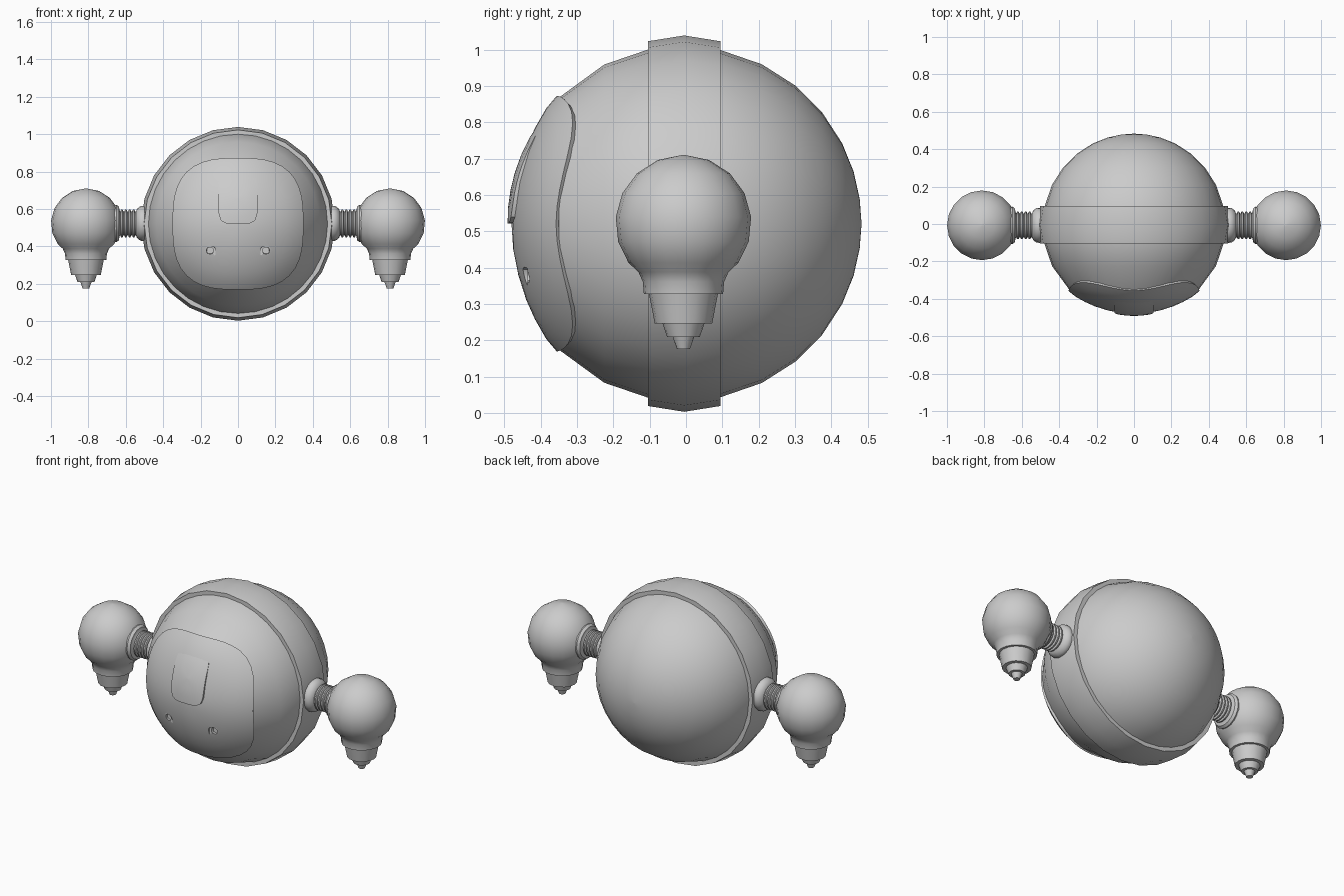
import bpy, bmesh
from math import cos, sin, pi, radians
from mathutils import Vector, Matrix

if "Cube" in bpy.data.objects:
    bpy.data.objects.remove(bpy.data.objects["Cube"])

grey = bpy.data.materials.new("light_grey")
grey.use_nodes = True
grey.diffuse_color = (0.6, 0.6, 0.6, 1)
grey.node_tree.nodes["Principled BSDF"].inputs["Base Color"].default_value = (0.6, 0.6, 0.6, 1)

CENTRE = Vector((0, -0.005, 0.521))
AXES = {  # rotations that carry the lathe's z axis to the named axis
    "x": Matrix.Rotation(pi / 2, 4, "Y"),
    "y": Matrix.Rotation(-pi / 2, 4, "X"),
    "z": Matrix.Identity(4),
}


def finish(name, bm, angle=35):
    bmesh.ops.remove_doubles(bm, verts=bm.verts, dist=1e-5)
    bmesh.ops.recalc_face_normals(bm, faces=bm.faces)
    mesh = bpy.data.meshes.new(name)
    bm.to_mesh(mesh)
    bm.free()
    mesh.materials.append(grey)
    ob = bpy.data.objects.new(name, mesh)
    bpy.context.collection.objects.link(ob)
    smooth(ob, angle)
    return ob


def smooth(ob, angle):
    bpy.ops.object.select_all(action="DESELECT")
    ob.select_set(True)
    bpy.context.view_layer.objects.active = ob
    bpy.ops.object.shade_smooth_by_angle(angle=radians(angle))


def loft(bm, rings, close=False):
    """Bridge rings of equal length; cap both ends or join last to first."""
    rings = [[bm.verts.new(p) for p in ring] for ring in rings]
    n = len(rings[0])
    pairs = list(zip(rings, rings[1:])) + ([(rings[-1], rings[0])] if close else [])
    for a, b in pairs:
        for i in range(n):
            j = (i + 1) % n
            bm.faces.new((a[i], a[j], b[j], b[i]))
    if not close:
        bm.faces.new(rings[0])
        bm.faces.new(rings[-1])


def lathe(name, profile, axis, centre, segments, close=False, angle=35):
    """Spin (distance along axis, radius) points round an axis."""
    bm = bmesh.new()
    turn = [2 * pi * i / segments for i in range(segments)]
    loft(bm, [[(r * cos(t), r * sin(t), d) for t in turn] for d, r in profile], close)
    bm.transform(Matrix.Translation(centre) @ AXES[axis])
    return finish(name, bm, angle)


def rounded(half_x, half_z, mid_z, power, count):
    """Superellipse outline in the x-z plane."""
    points = []
    for i in range(count):
        c, s = cos(2 * pi * i / count), sin(2 * pi * i / count)
        k = (abs(c) ** power + abs(s) ** power) ** (-1 / power)
        points.append((half_x * c * k, mid_z + half_z * s * k))
    return points


def on_shell(x, z, radius):
    """Lift an outline point onto the front of a sphere round the body centre."""
    y = -max(radius ** 2 - x * x - z * z, 0) ** 0.5
    return CENTRE + Vector((x, y, z))


# Round body, flat behind the face panel
R = 0.488
profile = [(-0.36, 0.2), (-0.345, 0.347), (-0.22, 0.438), (-0.1, 0.479)]
profile += [(R * sin(radians(a)), R * cos(radians(a))) for a in (0, 12, 26, 39, 51, 63, 73, 82, 89.5)]
lathe("body", profile, "y", CENTRE, 32, angle=40)

# Raised band round the middle
lathe("body_band", [(-0.1, 0.46), (-0.1, 0.502), (0, 0.518), (0.1, 0.502), (0.1, 0.46)],
      "y", CENTRE, 24, close=True)

# Face panel: a rounded square shell, standing proud along its rim
bm = bmesh.new()
outline = rounded(0.35, 0.352, 0, 2.9, 48)
steps = [(0.02, 0.475), (0.2, 0.476), (0.4, 0.478), (0.6, 0.483), (0.75, 0.488), (0.9, 0.495), (1, 0.497)]
rings = [[on_shell(x * s, z * s, r) for x, z in outline] for s, r in steps]
for depth in (0.95, 0.88):
    rings.append([CENTRE + (p - CENTRE) * depth for p in rings[len(steps) - 1]])
rings.append([CENTRE + Vector((x * 0.3, -0.37, z * 0.3)) for x, z in outline])
loft(bm, rings)
panel = finish("face_panel", bm, 40)

# Eye sockets cut into the panel
for side in (-1, 1):
    bm = bmesh.new()
    for r, d in ((0.036, 0.07), (0.02, 0.1)):
        shape = rounded(r, r, 0, 3, 16)
        part = [[(x * k, y, z * k) for x, z in shape] for k, y in ((1.05, -0.1), (0.85, d - 0.07))]
        if r < 0.03:
            part = [[(x, y, z + 0.008) for x, y, z in ring] for ring in part]
            part = [[(x, min(y, 0.018), z) for x, y, z in ring] for ring in part]
        else:
            part = [[(x, min(y, 0.004), z) for x, y, z in ring] for ring in part]
        loft(bm, part)
    bm.transform(Matrix.Translation((0.15 * side, -0.437, 0.37)))
    cutter = finish("eye_cutter", bm)
    cutter.hide_render = True
    cut = panel.modifiers.new("eye_socket", "BOOLEAN")
    cut.object, cut.operation, cut.solver = cutter, "DIFFERENCE", "EXACT"
    cut.use_self = True
    bpy.ops.object.select_all(action="DESELECT")
    bpy.context.view_layer.objects.active = panel
    bpy.ops.object.modifier_apply(modifier=cut.name)
    bpy.data.objects.remove(cutter)
smooth(panel, 40)

# Thin forehead plate following the curve of the face
bm = bmesh.new()
plate = [(x, z) for x, z in rounded(0.105, 0.14, 0.14, 5, 32)]
scaled = lambda s, r: [on_shell(x * s, 0.14 + (z - 0.14) * s, r) for x, z in plate]
loft(bm, [scaled(1, 0.472), scaled(1, 0.486), scaled(0.7, 0.487), scaled(0.35, 0.487), scaled(0.02, 0.487)])
finish("forehead_plate", bm)

# Arms: ribbed neck, round hand and stepped nozzle
neck = [(0.47, 0.08), (0.505, 0.094), (0.522, 0.092), (0.54, 0.078), (0.545, 0.064)]
for i in range(4):
    x = 0.55 + i * 0.021
    neck += [(x, 0.064), (x + 0.004, 0.074), (x + 0.012, 0.074), (x + 0.016, 0.064)]
neck += [(0.634, 0.07), (0.636, 0.09), (0.65, 0.1), (0.68, 0.095)]

H = 0.187
hand = [(H * cos(radians(a)), H * sin(radians(a))) for a in (1, 22, 43, 64, 85, 106, 126)]
hand += [(-0.135, 0.124), (-0.162, 0.112), (-0.196, 0.109), (-0.196, 0.05)]
tiers = [(-0.19, 0.096, -0.277, 0.079), (-0.27, 0.06, -0.314, 0.045), (-0.31, 0.031, -0.347, 0.018)]

for side, label in ((1, "left"), (-1, "right")):
    base = Vector((0, -0.007, 0.523))
    lathe(label + "_arm_neck", [(side * x, r) for x, r in neck], "x", base, 20)
    base.x = side * 0.813
    lathe(label + "_hand", hand, "z", base, 20, angle=40)
    for n, (top, wide, low, narrow) in enumerate(tiers, 1):
        lathe(f"{label}_nozzle_{n}", [(top, wide), (low, narrow)], "z", base, 16)
